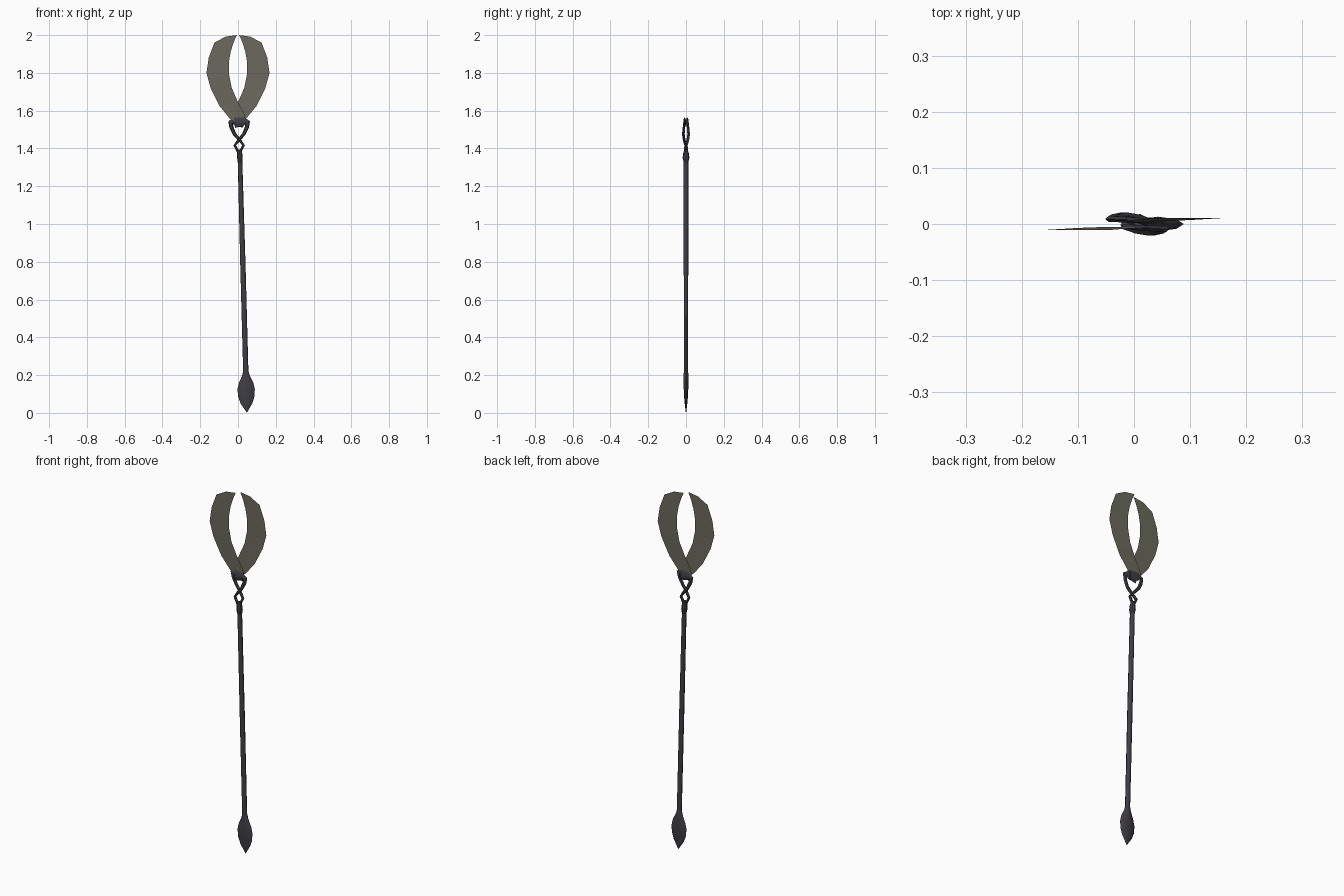
import bpy, bmesh, math
from mathutils import Vector

if "Cube" in bpy.data.objects:
    bpy.data.objects.remove(bpy.data.objects["Cube"])


def material(name, rgb):
    m = bpy.data.materials.new(name)
    m.diffuse_color = (*rgb, 1)
    m.use_nodes = True
    m.node_tree.nodes["Principled BSDF"].inputs["Base Color"].default_value = m.diffuse_color
    return m


METAL = material("dark metal", (0.052, 0.048, 0.060))
BLADE = material("dull bronze grey", (0.150, 0.142, 0.110))


def finish(name, bm, mat, angle=35):
    me = bpy.data.meshes.new(name)
    bm.to_mesh(me)
    bm.free()
    me.materials.append(mat)
    ob = bpy.data.objects.new(name, me)
    bpy.context.collection.objects.link(ob)
    bpy.ops.object.select_all(action='DESELECT')
    ob.select_set(True)
    bpy.context.view_layer.objects.active = ob
    bpy.ops.object.shade_smooth_by_angle(angle=math.radians(angle))
    return ob


def sweep(name, stations, sides, mat, angle=35):
    """Tube through (x, y, z, radius in the xz plane, radius along y)."""
    bm = bmesh.new()
    pts = [Vector(s[:3]) for s in stations]
    rings = []
    for i, s in enumerate(stations):
        t = (pts[min(i + 1, len(pts) - 1)] - pts[max(i - 1, 0)]).normalized()
        u = t.cross(Vector((0, 1, 0))).normalized()
        v = u.cross(t)
        ring = []
        for k in range(sides):
            a = math.tau * k / sides
            ring.append(bm.verts.new(pts[i] + u * s[3] * math.cos(a) + v * s[4] * math.sin(a)))
        rings.append(ring)
    for a, b in zip(rings, rings[1:]):
        for k in range(sides):
            n = (k + 1) % sides
            bm.faces.new((a[k], a[n], b[n], b[k]))
    bm.faces.new(rings[0][::-1])
    bm.faces.new(rings[-1])
    bmesh.ops.recalc_face_normals(bm, faces=bm.faces)
    return finish(name, bm, mat, angle)


# Leaning shaft
sweep("shaft", [(0.042, 0, 0.19, 0.014, 0.011), (0.026, 0, 0.78, 0.014, 0.012),
                (0.010, 0, 1.36, 0.012, 0.012)], 8, METAL, 50)

# Collar at the top of the shaft
sweep("collar", [(0.011, 0, 1.325, 0.012, 0.012), (0.010, 0, 1.35, 0.015, 0.018),
                 (0.009, 0, 1.37, 0.014, 0.016), (0.009, 0, 1.395, 0.009, 0.009)], 8, METAL)

# Flattened leaf-shaped butt
sweep("butt", [(0.047, 0, 0.002, 0.001, 0.001), (0.045, 0, 0.05, 0.031, 0.007),
               (0.044, 0, 0.085, 0.043, 0.010), (0.043, 0, 0.125, 0.046, 0.012),
               (0.043, 0, 0.16, 0.038, 0.013), (0.042, 0, 0.195, 0.021, 0.013),
               (0.041, 0, 0.225, 0.013, 0.011)], 8, METAL, 50)

# Twisted strands that hook over into the blade sockets
strand = [(0.004, -0.004, 1.375, 0.007, 0.008), (-0.017, -0.002, 1.417, 0.007, 0.008),
          (0.006, -0.010, 1.447, 0.008, 0.008), (0.030, -0.014, 1.475, 0.009, 0.008),
          (0.047, -0.011, 1.512, 0.011, 0.007), (0.051, -0.009, 1.538, 0.014, 0.006),
          (0.032, -0.008, 1.543, 0.022, 0.006), (-0.018, -0.005, 1.537, 0.028, 0.005)]
C = 0.006
for name, s in (("front_strand", 1), ("back_strand", -1)):
    sweep(name, [(C + s * (x - C), s * y, z, a, b) for x, y, z, a, b in strand], 6, METAL, 40)

# Thin crescent blades: matched outer and inner edge points (x, z)
outer = [(-0.065, 1.992), (-0.125, 1.96), (-0.155, 1.88), (-0.167, 1.80),
         (-0.145, 1.72), (-0.098, 1.625), (-0.045, 1.56), (-0.02, 1.54)]
inner = [(-0.022, 1.965), (-0.038, 1.915), (-0.048, 1.86), (-0.047, 1.79),
         (-0.033, 1.72), (0.0, 1.645), (0.035, 1.58), (0.04, 1.54)]


def blade(name, s):
    bm = bmesh.new()

    def vert(p):
        y = -0.005 - 0.006 * min(1, max(0, (p[1] - 1.56) / 0.2))
        return bm.verts.new((s * p[0], s * y, p[1]))
    o, i = [vert(p) for p in outer], [vert(p) for p in inner]
    tip = vert((-0.006, 2.0))
    bm.faces.new((tip, o[0], i[0]))
    for k in range(len(o) - 1):
        bm.faces.new((o[k], o[k + 1], i[k + 1], i[k]))
    bmesh.ops.recalc_face_normals(bm, faces=bm.faces)
    bm.normal_update()
    if sum(f.normal.y for f in bm.faces) * s > 0:
        bmesh.ops.reverse_faces(bm, faces=bm.faces)
    return finish(name, bm, BLADE)


blade("left_blade", 1)
blade("right_blade", -1)
